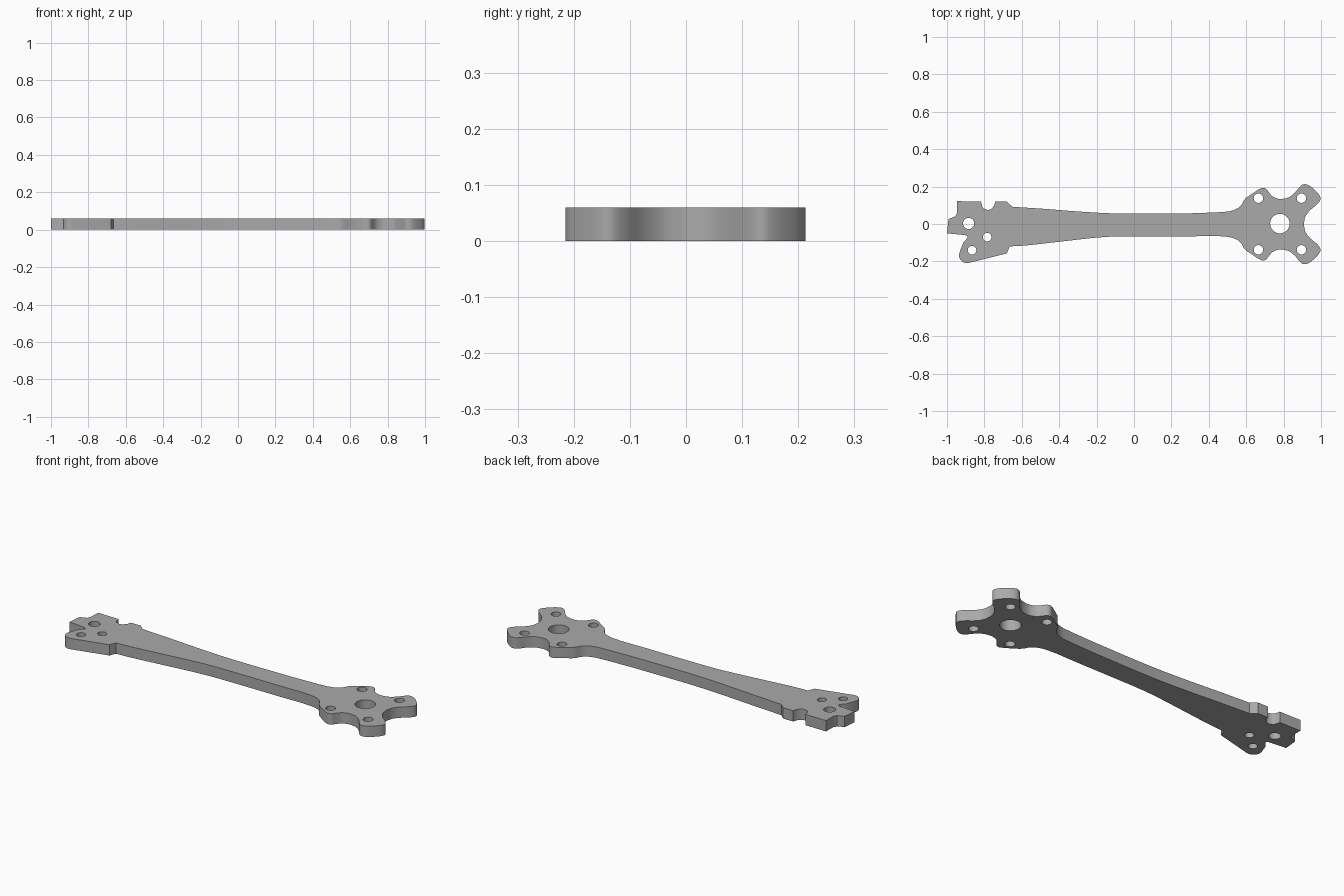
import bpy
import bmesh
import math
from mathutils import Vector

THICKNESS = 0.06

cube = bpy.data.objects.get("Cube")
if cube:
    bpy.data.objects.remove(cube)

grey = bpy.data.materials.new("plain grey")
grey.use_nodes = True
colour = (0.4, 0.4, 0.4, 1)
grey.diffuse_color = colour
grey.node_tree.nodes["Principled BSDF"].inputs["Base Color"].default_value = colour


def smooth_run(points, steps=5):
    """Catmull-Rom curve through the points of one run."""
    p = [Vector(q) for q in points]
    p = [2 * p[0] - p[1]] + p + [2 * p[-1] - p[-2]]
    out = []
    for a, b, c, d in zip(p, p[1:], p[2:], p[3:]):
        for i in range(steps):
            t = i / steps
            out.append(0.5 * (2 * b + (c - a) * t + (2 * a - 5 * b + 4 * c - d) * t * t
                              + (3 * b - a - 3 * c + d) * t ** 3))
    return out + [p[-2]]


def circle(x, y, r, n=28):
    return [Vector((x + r * math.cos(math.tau * i / n), y + r * math.sin(math.tau * i / n)))
            for i in range(n)]


# Motor mount: upper half, from the end notch round both lobes to the shaft
mount = (smooth_run([(0.908, 0), (0.916, 0.038), (0.94, 0.072), (0.98, 0.106), (0.997, 0.133),
                     (0.988, 0.158), (0.96, 0.188), (0.93, 0.209), (0.905, 0.212),
                     (0.885, 0.198), (0.862, 0.17), (0.828, 0.143), (0.78, 0.134),
                     (0.743, 0.146), (0.722, 0.168), (0.708, 0.187), (0.688, 0.193),
                     (0.665, 0.184)])
         + smooth_run([(0.6, 0.141), (0.586, 0.125)], 1)
         + smooth_run([(0.575, 0.103), (0.552, 0.083), (0.51, 0.068), (0.44, 0.062)]))
mount_mirror = [Vector((p.x, -p.y - 0.002)) for p in reversed(mount)][:-1]

# Shaft edges
shaft_back = smooth_run([(0.3, 0.057), (0.05, 0.055), (-0.12, 0.057), (-0.3, 0.067),
                         (-0.48, 0.081), (-0.65, 0.092)])
shaft_front = smooth_run([(-0.665, -0.12), (-0.57, -0.114), (-0.4, -0.095), (-0.2, -0.073),
                          (-0.05, -0.066), (0.3, -0.066)])

# Frame end: clips, side notch, slot and rounded foot
root = (smooth_run([(-0.68, 0.12), (-0.742, 0.12)], 1)
        + smooth_run([(-0.748, 0.098), (-0.765, 0.08), (-0.785, 0.076), (-0.808, 0.088),
                      (-0.818, 0.12)])
        + smooth_run([(-0.945, 0.122), (-0.946, 0.06)], 1)
        + smooth_run([(-0.956, 0.04), (-0.992, 0.027)], 1)
        + smooth_run([(-1.0, -0.05), (-0.905, -0.059)], 1)
        + smooth_run([(-0.893, -0.062), (-0.89, -0.071), (-0.9, -0.085), (-0.913, -0.1)])
        + smooth_run([(-0.934, -0.155), (-0.934, -0.178), (-0.922, -0.198), (-0.903, -0.208),
                      (-0.88, -0.207)])
        + [Vector((-0.68, -0.157))])

outline = mount + shaft_back + root + shaft_front + mount_mirror

# Bolt and bearing holes
holes = [circle(0.78, 0.002, 0.052, 40), circle(-0.884, 0.003, 0.03),
         circle(-0.785, -0.07, 0.023), circle(-0.866, -0.14, 0.023)]
holes += [circle(x, side * 0.138, 0.025) for x in (0.665, 0.895) for side in (-1, 1)]

# Flat plate filled between the loops, then thickened
bm = bmesh.new()
edges = []
for loop in [outline] + holes:
    verts = [bm.verts.new((p.x, p.y, 0)) for p in loop]
    edges += [bm.edges.new((v, verts[i - 1])) for i, v in enumerate(verts)]
bmesh.ops.triangle_fill(bm, edges=edges, use_beauty=True, use_dissolve=False)
top = bmesh.ops.extrude_face_region(bm, geom=bm.faces[:])["geom"]
bmesh.ops.translate(bm, vec=(0, 0, THICKNESS),
                    verts=[g for g in top if isinstance(g, bmesh.types.BMVert)])
bmesh.ops.recalc_face_normals(bm, faces=bm.faces[:])
mesh = bpy.data.meshes.new("arm_plate")
bm.to_mesh(mesh)
bm.free()
mesh.materials.append(grey)

arm = bpy.data.objects.new("arm_plate", mesh)
bpy.context.collection.objects.link(arm)
bpy.ops.object.select_all(action="DESELECT")
arm.select_set(True)
bpy.context.view_layer.objects.active = arm
bpy.ops.object.shade_smooth_by_angle(angle=math.radians(30))
